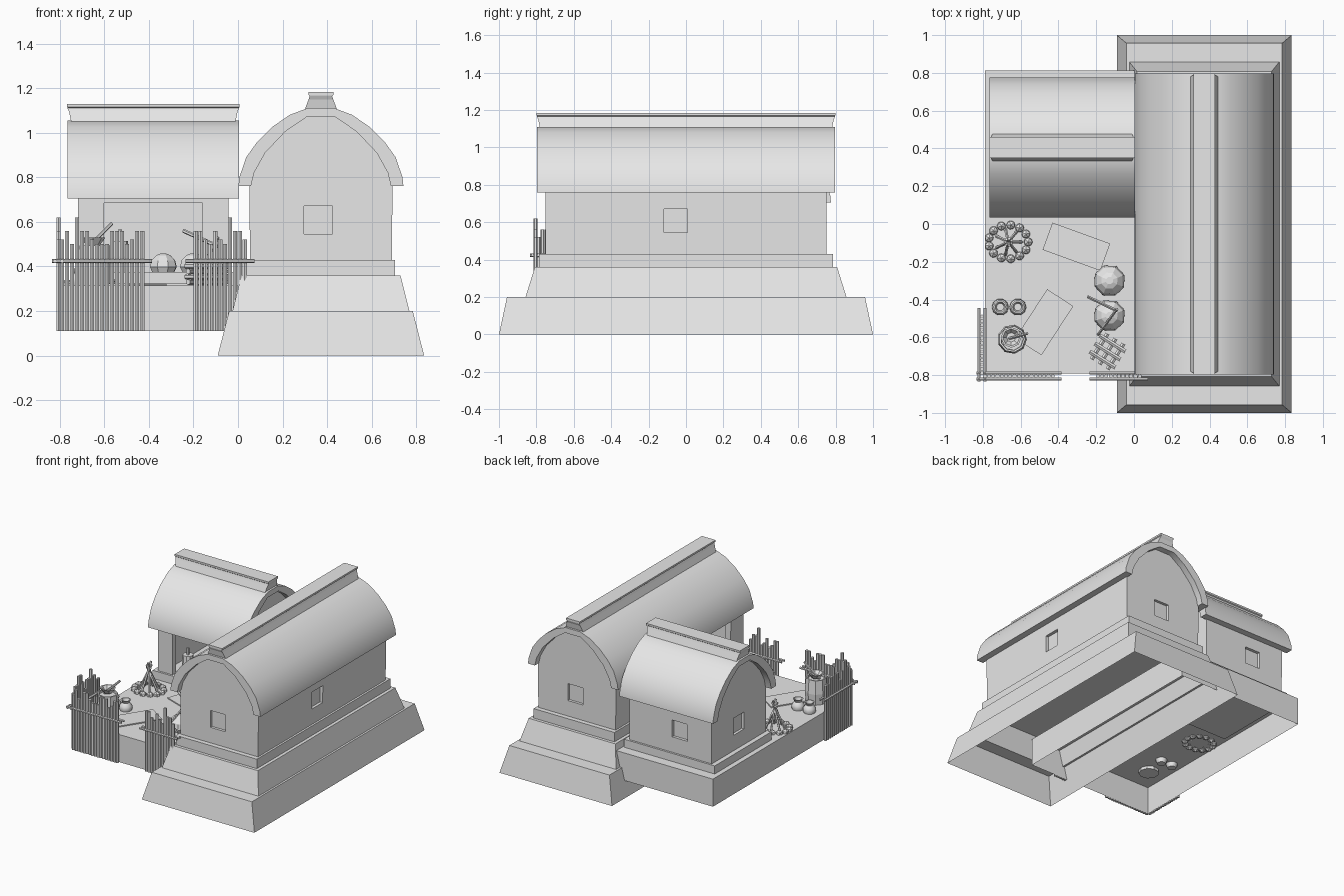
import bpy, bmesh, math, random
from mathutils import Matrix, Vector

random.seed(4)
cube = bpy.data.objects.get("Cube")
if cube:
    bpy.data.objects.remove(cube)

grey = bpy.data.materials.new("plain_grey")
grey.use_nodes = True
grey.diffuse_color = (0.8, 0.8, 0.8, 1)
grey.node_tree.nodes["Principled BSDF"].inputs["Base Color"].default_value = (0.8, 0.8, 0.8, 1)


def finish(name, bm, loc=(0, 0, 0), rot=0, smooth=0):
    bmesh.ops.recalc_face_normals(bm, faces=bm.faces)
    mesh = bpy.data.meshes.new(name)
    bm.to_mesh(mesh)
    bm.free()
    mesh.materials.append(grey)
    ob = bpy.data.objects.new(name, mesh)
    bpy.context.collection.objects.link(ob)
    ob.location = loc
    ob.rotation_euler.z = math.radians(rot)
    if smooth:
        activate(ob)
        bpy.ops.object.shade_smooth_by_angle(angle=math.radians(smooth))
    return ob


def activate(ob):
    bpy.ops.object.select_all(action='DESELECT')
    ob.select_set(True)
    bpy.context.view_layer.objects.active = ob


def prism(pts, half):
    """Profile in x and z, extruded along y to both sides."""
    bm = bmesh.new()
    face = bm.faces.new([bm.verts.new((x, -half, z)) for x, z in pts])
    new = bmesh.ops.extrude_face_region(bm, geom=[face])["geom"]
    bmesh.ops.translate(bm, vec=(0, 2 * half, 0), verts=[v for v in new if isinstance(v, bmesh.types.BMVert)])
    return bm


def loft(bm, rings, bottom=True):
    """Stack of rectangles given as half x, half y, z."""
    loops = [[bm.verts.new((sx * hx, sy * hy, z)) for sx, sy in ((-1, -1), (1, -1), (1, 1), (-1, 1))]
             for hx, hy, z in rings]
    for a, b in zip(loops, loops[1:]):
        for i in range(4):
            j = (i + 1) % 4
            bm.faces.new((a[i], a[j], b[j], b[i]))
    bm.faces.new(loops[-1])
    if bottom:
        bm.faces.new(loops[0][::-1])
    return bm


def box(bm, center, size):
    bmesh.ops.create_cube(bm, size=1, matrix=Matrix.Translation(center) @ Matrix.Diagonal((*size, 1)))
    return bm


def stick(bm, a, b, r, sides=6):
    a, b = Vector(a), Vector(b)
    m = Matrix.Translation((a + b) / 2) @ (b - a).to_track_quat('Z', 'Y').to_matrix().to_4x4()
    bmesh.ops.create_cone(bm, cap_ends=True, segments=sides, radius1=r, radius2=r, depth=(b - a).length, matrix=m)


def lathe(bm, profile, sides=10):
    loops = [[bm.verts.new((r * math.cos(t), r * math.sin(t), z))
              for t in (math.tau * i / sides for i in range(sides))] for r, z in profile]
    for a, b in zip(loops, loops[1:]):
        for i in range(sides):
            j = (i + 1) % sides
            bm.faces.new((a[i], a[j], b[j], b[i]))
    bm.faces.new(loops[0])
    bm.faces.new(loops[-1])
    return bm


def cut(ob, bm):
    cutter = finish("cutter", bm, ob.location, math.degrees(ob.rotation_euler.z))
    cutter.hide_render = True
    mod = ob.modifiers.new("cut", 'BOOLEAN')
    mod.operation, mod.solver, mod.object = 'DIFFERENCE', 'EXACT', cutter
    activate(ob)
    bpy.ops.object.modifier_apply(modifier=mod.name)
    bpy.data.objects.remove(cutter)


# Half profiles of the vaulted roof, measured from the eaves
EAVES = 0.76
OUTER = [(.37, 0), (.366, .04), (.335, .13), (.285, .2), (.22, .265), (.14, .32), (.06, .35)]
INNER = [(.314, 0), (.3, .06), (.25, .15), (.16, .245), (.065, .31)]


def mirrored(half, scale=1.0):
    side = [(x * scale, EAVES + z * scale) for x, z in half]
    return side + [(-x, z) for x, z in reversed(side)]


def house(name, loc, rot, length, door, windows):
    # Hollow walls with a vaulted gable
    w, floor = .318, .43
    ob = finish(name + "_walls", prism([(w, floor)] + mirrored([(w, 0)] + INNER[1:], 1.01) + [(-w, floor)], length), loc, rot)
    inside = [(w - .04, floor - .1)] + mirrored(INNER, .88) + [(-w + .04, floor - .1)]
    cut(ob, prism(inside, length - .04))
    # Doorway towards the yard
    cut(ob, box(bmesh.new(), (-w, sum(door) / 2, .54), (.2, door[1] - door[0], .4)))
    # Shallow window recesses
    for x, y in windows:
        on_end = abs(y) > length - .01
        cut(ob, box(bmesh.new(), (x, y, .608), (.126, .04, .126) if on_end else (.04, .126, .126)))
    # Footing band under the walls
    band = loft(bmesh.new(), [(.333, length + .035, .36), (.333, length + .035, floor)])
    finish(name + "_footing", band, loc, rot)
    # Roof shell and ridge cap
    ring = mirrored(OUTER) + mirrored(INNER)[::-1]
    finish(name + "_roof", prism(ring, length + .047), loc, rot, 35)
    e = length + .045
    cap = [(.074, e - .015, 1.1), (.055, e - .005, 1.15), (.05, e + .002, 1.165), (.056, e + .003, 1.17), (.056, e + .003, 1.183)]
    finish(name + "_ridge_cap", loft(bmesh.new(), cap), loc, rot)


house("hall", (.372, 0, 0), 0, .75, (-.6, -.1), [(-.012, -.75), (.012, .75), (.318, -.055)])
house("hut", (-.38, .405, -.055), 90, .338, (-.22, .22), [(.318, .075), (0, .338)])

# Stepped hall base and yard platform, open underneath
base = [(.463, 1, 0), (.412, .957, .2), (.397, .858, .2), (.357, .808, .36)]
finish("hall_base", loft(bmesh.new(), base, False), (.372, 0, 0))
FLOOR = .315
finish("yard_platform", loft(bmesh.new(), [(.52, .802, .11), (.52, .802, FLOOR)], False), (-.27, .01, 0))


# Palisade fences with rails
def fence(name, a, b, out):
    bm = bmesh.new()
    a, b, out = Vector(a), Vector(b), Vector(out)
    n = round((b - a).length / .023)
    for i in range(n + 1):
        p = a.lerp(b, i / n)
        top = random.choice((.5, .52, .56, .56, .56, .62))
        stick(bm, p + Vector((0, 0, .11)), p + Vector((0, 0, top)), .011)
    over = (b - a).normalized() * .045
    for k in (1, -1):
        offset = out * .016 * k + Vector((0, 0, .424))
        stick(bm, a - over + offset, b + over + offset, .009)
    finish(name, bm)


fence("front_fence_right", (-.79, -.805, 0), (-.43, -.805, 0), (0, -1, 0))
fence("front_fence_left", (-.19, -.805, 0), (.03, -.805, 0), (0, -1, 0))
fence("side_fence", (-.805, -.79, 0), (-.805, -.49, 0), (-1, 0, 0))

# Sleeping mats
for loc, size, rot in (((-.305, -.12), (.325, .153), -20), ((-.475, -.52), (.31, .165), 57)):
    finish("mat", box(bmesh.new(), (0, 0, 0), (*size, .008)), (*loc, FLOOR + .004), rot)

# Campfire: stone ring and leaning sticks
bm = bmesh.new()
for i in range(13):
    t = math.tau * i / 13
    m = Matrix.Translation((.105 * math.cos(t), .09 * math.sin(t), .005)) @ Matrix.Rotation(t + i, 4, 'Z')
    bmesh.ops.create_icosphere(bm, subdivisions=1, radius=.026, matrix=m)
for i in range(7):
    t = math.tau * i / 7
    c, s = math.cos(t), math.sin(t)
    stick(bm, (.07 * c, .07 * s, 0), (-.018 * c, -.018 * s, .17 + .02 * (i % 3)), .008, 5)
finish("campfire", bm, (-.665, -.095, FLOOR))

# Clay pots
POT = [(.03, -.03), (.045, .01), (.043, .035), (.025, .055), (.036, .075), (.028, .075), (.02, .05)]
for x in (-.708, -.615):
    finish("pot", lathe(bmesh.new(), POT, 10), (x, -.44, FLOOR), 0, 40)

# Barrel with a bowl and ladle on top
bm = lathe(bmesh.new(), [(.07, -.02), (.078, .08), (.07, .18), (.06, .18), (.058, .165)], 9)
stick(bm, (-.03, 0, .17), (.08, .03, .28), .008)
finish("barrel", bm, (-.645, -.61, FLOOR))
finish("bowl", lathe(bmesh.new(), [(.03, .18), (.055, .215), (.045, .215), (.025, .19)], 8), (-.65, -.6, FLOOR))

# Sacks in the yard and hut
SACK = [(.07, 0), (.085, .03), (.075, .07), (.045, .1), (.02, .11)]
for x, y, z, s in ((-.13, -.3, FLOOR, 1), (-.13, -.485, FLOOR, 1), (-.335, .3, .375, .75), (-.2, .3, .375, .75)):
    ob = finish("sack", lathe(bmesh.new(), SACK, 8), (x, y, z), 20)
    ob.scale = (s, s, s)

# Tools propped on a sack
bm = bmesh.new()
stick(bm, (-.245, -.385, .56), (-.09, -.46, .49), .009)
stick(bm, (-.09, -.45, .53), (-.19, -.585, .33), .008)
finish("tools", bm)

# Small cask inside the hut
bm = lathe(bmesh.new(), [(.036, 0), (.042, .07), (.036, .14)], 10)
stick(bm, (0, 0, .14), (0, 0, .19), .01)
finish("hut_cask", bm, (-.53, .17, .375))

# Stacked firewood
bm = bmesh.new()
for layer in range(4):
    for i in (-1, 0, 1):
        p = Vector((i * .05, .08, .015 + layer * .024))
        q = Vector((i * .05, -.08, p.z))
        if layer % 2:
            p, q = p.yxz, q.yxz
        stick(bm, p, q, .013, 6)
finish("firewood", bm, (-.14, -.675, FLOOR), -32)
